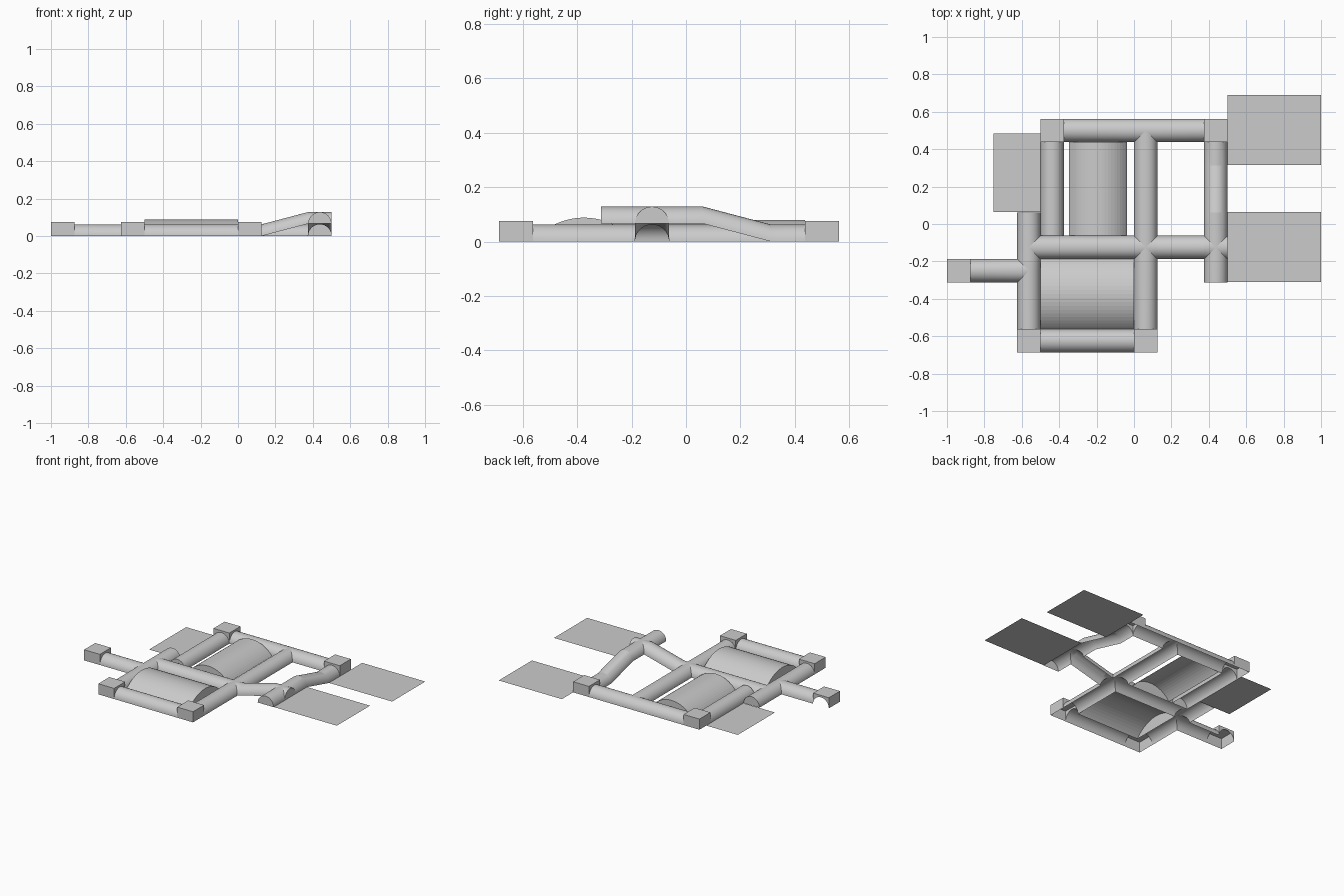
import bpy, bmesh, math
from math import sin, cos, pi

if "Cube" in bpy.data.objects:
    bpy.data.objects.remove(bpy.data.objects["Cube"])

R = 0.0625      # pipe radius
RAISE = 0.066   # lift of the overpass
CAP = 0.076     # corner block height
SEG = 16


def finish(name, bm, smooth=None):
    bmesh.ops.remove_doubles(bm, verts=bm.verts, dist=1e-5)
    me = bpy.data.meshes.new(name)
    bm.to_mesh(me)
    bm.free()
    ob = bpy.data.objects.new(name, me)
    bpy.context.collection.objects.link(ob)
    if smooth:
        bpy.ops.object.select_all(action='DESELECT')
        bpy.context.view_layer.objects.active = ob
        ob.select_set(True)
        bpy.ops.object.shade_smooth_by_angle(angle=math.radians(smooth))
    return ob


def pipe(name, axis, c, stations, m0="", m1="", cap=None):
    """Half pipe along an axis; m0/m1 name the sides mitred into a crossing pipe.
    cap closes the first (0) or last (-1) end."""
    bm = bmesh.new()
    rings = []
    last = len(stations) - 1
    for i, (s, z) in enumerate(stations):
        ring = []
        for k in range(SEG + 1):
            a = pi * k / SEG
            t, h = R * cos(a), R * sin(a)
            side = "+" if t > 0 else "-"
            p = s
            if i == 0 and side in m0:
                p += abs(t)
            if i == last and side in m1:
                p -= abs(t)
            ring.append(bm.verts.new((p, c + t, z + h) if axis == "x" else (c + t, p, z + h)))
        rings.append(ring)
    for a, b in zip(rings, rings[1:]):
        for k in range(SEG):
            q = (a[k], a[k + 1], b[k + 1], b[k])
            bm.faces.new(q if axis == "y" else q[::-1])
    for f in bm.faces:
        f.normal_update()
        if f.normal.z < 0:
            f.normal_flip()
    if cap is not None:
        f = bm.faces.new(rings[cap])
        f.normal_update()
        along = f.normal.x if axis == "x" else f.normal.y
        if (along > 0) == (cap == 0):
            f.normal_flip()
    bmesh.ops.dissolve_degenerate(bm, edges=bm.edges, dist=1e-5)
    finish(name, bm, 13)


def corner(name, x, y, open_sides):
    """Open-bottomed block with arched openings on two sides."""
    bm = bmesh.new()
    bm.faces.new([bm.verts.new((x + a * R, y + b * R, CAP))
                  for a, b in ((-1, -1), (1, -1), (1, 1), (-1, 1))])
    for side, (nx, ny) in {"+x": (1, 0), "-x": (-1, 0), "+y": (0, 1), "-y": (0, -1)}.items():
        pts = [(-R, CAP), (-R, 0), (R, 0), (R, CAP)]
        if side in open_sides:
            pts = [(-R, CAP)] + [(-R * cos(pi * k / SEG), R * sin(pi * k / SEG))
                                 for k in range(SEG + 1)] + [(R, CAP)]
        bm.faces.new([bm.verts.new((x + nx * R - ny * t, y + ny * R + nx * t, h)) for t, h in pts])
    finish(name, bm)


def vault(name, axis, c, half, height, s0, s1, seg=20):
    """Shallow arched tank with closed ends."""
    bm = bmesh.new()
    rad = (half ** 2 + height ** 2) / (2 * height)
    ang = math.asin(half / rad)
    ends = []
    for s in (s0, s1):
        ring = []
        for k in range(seg + 1):
            a = -ang + 2 * ang * k / seg
            t, h = rad * sin(a), rad * cos(a) - rad + height
            ring.append(bm.verts.new((s, c + t, h) if axis == "x" else (c + t, s, h)))
        ends.append(ring)
    a, b = ends
    for k in range(seg):
        bm.faces.new((a[k], b[k], b[k + 1], a[k + 1]))
    bm.faces.new(a)
    bm.faces.new(b[::-1])
    bmesh.ops.recalc_face_normals(bm, faces=bm.faces)
    if sum(f.normal.z for f in bm.faces) < 0:
        bmesh.ops.reverse_faces(bm, faces=bm.faces)
    finish(name, bm)


def plate(name, x0, x1, y0, y1, z=0):
    bm = bmesh.new()
    bm.faces.new([bm.verts.new(p) for p in ((x0, y0, z), (x1, y0, z), (x1, y1, z), (x0, y1, z))])
    finish(name, bm)


def flat(*s):
    return [(v, 0) for v in s]


# Back pipe, joined by the middle pipe
pipe("back_pipe_left", "x", 0.5, flat(-0.375, 0.0625), "", "-")
pipe("back_pipe_right", "x", 0.5, flat(0.0625, 0.375), "-", "")
pipe("back_left_pipe", "y", -0.4375, flat(-0.0625, 0.4375), cap=0)

# Middle lengthwise pipe
pipe("middle_pipe_front", "y", 0.0625, flat(-0.5625, -0.125), "", "+-")
pipe("middle_pipe_back", "y", 0.0625, flat(-0.125, 0.5), "+-", "+-")

# Cross pipe, climbing to the overpass on the right
pipe("cross_pipe_left", "x", -0.125, flat(-0.5625, 0.0625), "+-", "+-")
pipe("cross_pipe_rise", "x", -0.125,
     [(0.0625, 0), (0.125, 0), (0.375, RAISE), (0.4375, RAISE)], "+-", "+-")
pipe("cross_pipe_end", "x", -0.125, [(0.4375, RAISE), (0.5, RAISE)], "+-", "", cap=-1)

# Right pipe, descending to the back corner
pipe("right_pipe_front", "y", 0.4375, [(-0.3125, RAISE), (-0.125, RAISE)], "", "+-", cap=0)
pipe("right_pipe_descent", "y", 0.4375,
     [(-0.125, RAISE), (0.0625, RAISE), (0.3125, 0), (0.4375, 0)], "+-", "")

# Left and front pipes
pipe("left_pipe_front", "y", -0.5625, flat(-0.5625, -0.25), "", "-")
pipe("left_pipe_middle", "y", -0.5625, flat(-0.25, -0.125), "-", "+")
pipe("left_pipe_back", "y", -0.5625, flat(-0.125, 0.0625), "+", "", cap=-1)
pipe("side_branch_pipe", "x", -0.25, flat(-0.875, -0.5625), "", "+-")
pipe("front_pipe", "x", -0.625, flat(-0.5, 0))

# Corner blocks
corner("corner_back_left", -0.4375, 0.5, ("+x", "-y"))
corner("corner_back_right", 0.4375, 0.5, ("-x", "-y"))
corner("corner_front_left", -0.5625, -0.625, ("+x", "+y"))
corner("corner_front_right", 0.0625, -0.625, ("-x", "+y"))
corner("corner_branch", -0.9375, -0.25, ("+x", "+y"))

# Arched tanks
vault("back_tank", "y", -0.1925, 0.155, 0.08, -0.0625, 0.4375)
vault("front_tank", "x", -0.375, 0.1875, 0.088, -0.5, 0)

# Flat plates; the front right one sits level with the overpass
plate("plate_back_right", 0.5, 1, 0.315, 0.69)
plate("plate_front_right", 0.5, 1, -0.31, 0.065, RAISE)
plate("plate_left", -0.75, -0.5, 0.065, 0.485)
